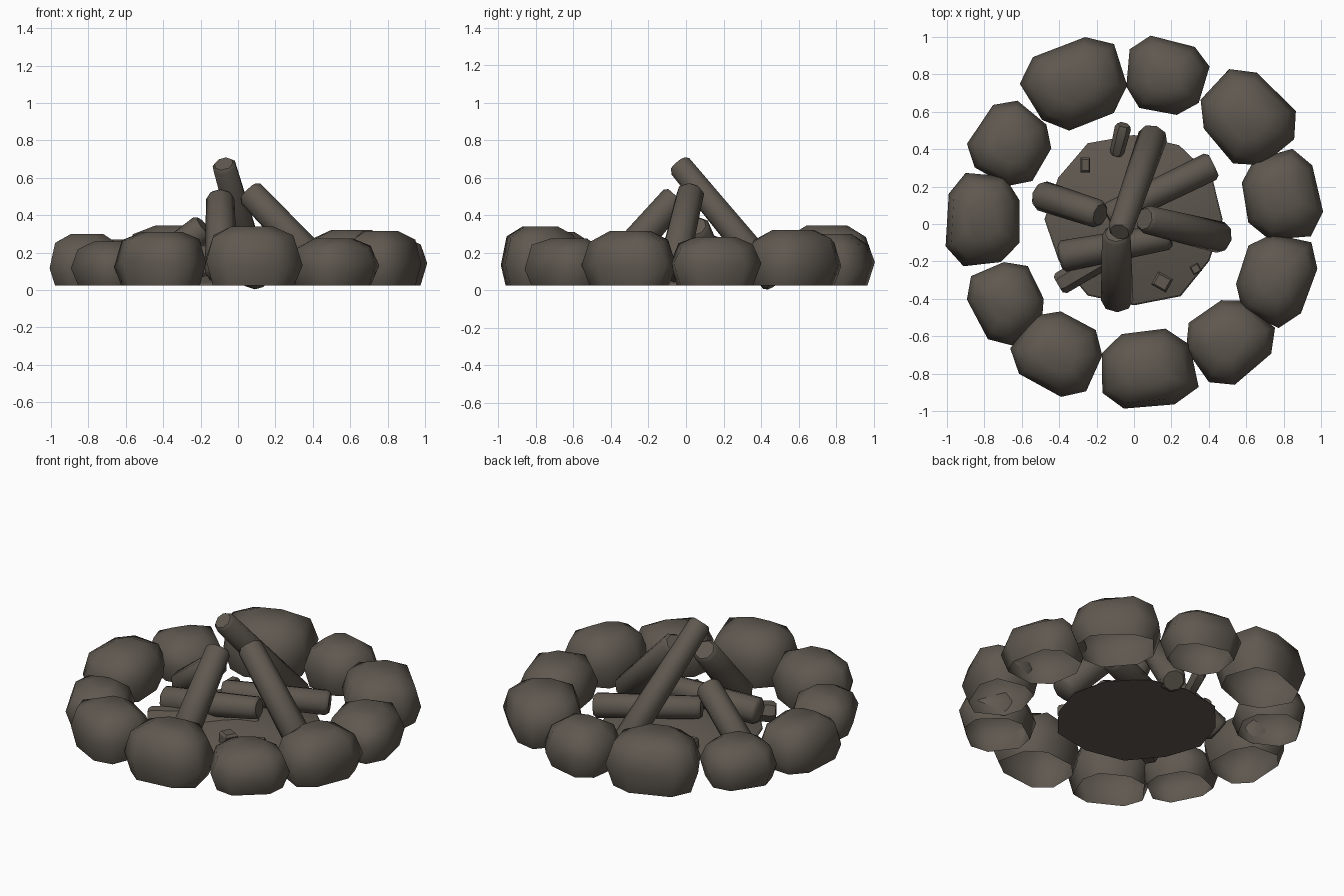
import bpy, bmesh, math, random
from mathutils import Vector

if "Cube" in bpy.data.objects:
    bpy.data.objects.remove(bpy.data.objects["Cube"])

random.seed(4)
mat = bpy.data.materials.new("charred grey brown")
mat.diffuse_color = (0.115, 0.098, 0.080, 1)
mat.use_nodes = True
mat.node_tree.nodes["Principled BSDF"].inputs["Base Color"].default_value = mat.diffuse_color


def finish(bm, name, angle):
    me = bpy.data.meshes.new(name)
    bm.to_mesh(me)
    bm.free()
    ob = bpy.data.objects.new(name, me)
    bpy.context.collection.objects.link(ob)
    me.materials.append(mat)
    bpy.ops.object.select_all(action='DESELECT')
    ob.select_set(True)
    bpy.context.view_layer.objects.active = ob
    if angle:
        bpy.ops.object.shade_smooth_by_angle(angle=math.radians(angle))
    return ob


def loft(rings, name, angle, base=True):
    """Skin a stack of point rings; cap the top and, if wanted, the base."""
    bm = bmesh.new()
    vs = [[bm.verts.new(p) for p in r] for r in rings]
    n = len(vs[0])
    for a, b in zip(vs, vs[1:]):
        for i in range(n):
            bm.faces.new((a[i], a[(i + 1) % n], b[(i + 1) % n], b[i]))
    if base:
        bm.faces.new(vs[0][::-1])
    bm.faces.new(vs[-1])
    return finish(bm, name, angle)


def stone(i, cx, cy, tang, rad, top):
    """Squarish boulder, open underneath, turned to follow the ring."""
    rot = math.atan2(cy, cx) - math.pi / 2
    c, s = math.cos(rot), math.sin(rot)
    n = 8
    plan = []
    for k in range(n):
        t = 2 * math.pi * (k + 0.5) / n
        f = lambda v: math.copysign(abs(v) ** 0.72, v)
        j = random.uniform(0.97, 1.06)
        x, y = f(math.cos(t)) * tang / 2 * j, f(math.sin(t)) * rad / 2 * j
        x *= 1 + 0.2 * y / rad            # slightly wider on the outer side
        plan.append((x * c - y * s, x * s + y * c))
    h = top - 0.025
    rings = []
    for z, sc in ((0, 0.88), (0.4, 1.04), (0.8, 0.87), (1.0, 0.45)):
        ring = []
        for x, y in plan:
            dz = random.uniform(-0.07, 0.07) if 0 < z < 1 else 0
            k = sc * random.uniform(0.98, 1.02)
            ring.append((cx + x * k, cy + y * k, 0.025 + h * (z + dz)))
        rings.append(ring)
    loft(rings, f"ring_stone_{i}", 65, base=False)


def log(name, a, b, r0, r1, n=8):
    """Slightly tapered log from a to b with worn ends."""
    a, b = Vector(a), Vector(b)
    d = b - a
    q = d.to_track_quat('Z', 'Y')
    L = d.length
    rings = []
    for t, k in ((0, 0.78), (0.02 / L, 1), (0.5, 1), (1 - 0.02 / L, 1), (1, 0.78)):
        r = (r0 + (r1 - r0) * t) * k
        rings.append([a + q @ Vector((r * math.cos(2 * math.pi * i / n),
                                      r * math.sin(2 * math.pi * i / n), L * t))
                      for i in range(n)])
    loft(rings, name, 50)


# Ring of boulders: centre x, y, tangential width, radial depth, top height
stones = [
    (-0.315, 0.75, 0.53, 0.44, 0.345), (0.17, 0.79, 0.42, 0.38, 0.30),
    (0.605, 0.565, 0.50, 0.42, 0.32), (0.79, 0.155, 0.45, 0.40, 0.285),
    (0.76, -0.29, 0.45, 0.39, 0.315), (0.51, -0.62, 0.44, 0.40, 0.275),
    (0.065, -0.78, 0.49, 0.41, 0.34), (-0.40, -0.69, 0.44, 0.40, 0.31),
    (-0.68, -0.41, 0.41, 0.37, 0.26), (-0.805, 0.02, 0.48, 0.385, 0.30),
    (-0.655, 0.425, 0.42, 0.39, 0.27)]
for i, s in enumerate(stones):
    stone(i, *s)

# Low ash mound
rings = []
radii = [random.uniform(0.46, 0.50) for _ in range(12)]
for z, k in ((0.025, 1), (0.035, 0.98), (0.085, 0.62), (0.12, 0.2)):
    rings.append([(r * k * math.cos(i * math.pi / 6), 0.025 + 0.95 * r * k * math.sin(i * math.pi / 6), z)
                  for i, r in enumerate(radii)])
loft(rings, "ash_mound", 30)

# Leaning logs
log("tall_back_log", (0.105, 0.48, 0.045), (-0.077, -0.042, 0.675), 0.080, 0.066)
log("front_log", (-0.09, -0.42, 0.08), (-0.095, -0.05, 0.50), 0.087, 0.076)
log("right_log", (0.475, -0.075, 0.09), (0.055, 0.027, 0.53), 0.085, 0.075)
log("left_log", (-0.505, 0.155, 0.08), (-0.18, 0.05, 0.34), 0.082, 0.076)

# Lying logs
log("lower_log", (-0.395, -0.175, 0.14), (0.195, -0.065, 0.20), 0.085, 0.07)
log("cross_log", (0.425, 0.315, 0.15), (-0.14, 0.04, 0.18), 0.078, 0.072)
log("under_stick", (-0.405, -0.325, 0.085), (0.15, 0.0, 0.10), 0.062, 0.058, 6)
log("back_stub", (-0.095, 0.37, 0.07), (-0.055, 0.53, 0.14), 0.038, 0.045, 6)

# Small coals on the ash
for i, (x, y, w, l, z, a) in enumerate((
        (-0.26, 0.315, 0.05, 0.08, 0.09, 0.0), (0.15, -0.31, 0.09, 0.08, 0.10, -0.5),
        (0.33, -0.24, 0.05, 0.05, 0.08, 0.5))):
    c, s = math.cos(a), math.sin(a)
    rings = []
    for dz, k in ((-0.04, 1), (0.015, 1), (0.03, 0.75)):
        rings.append([(x + (px * c * w - py * s * l) * k / 2, y + (px * s * w + py * c * l) * k / 2, z + dz)
                      for px, py in ((-1, -1), (1, -1), (1, 1), (-1, 1))])
    loft(rings, f"coal_{i}", 0)
